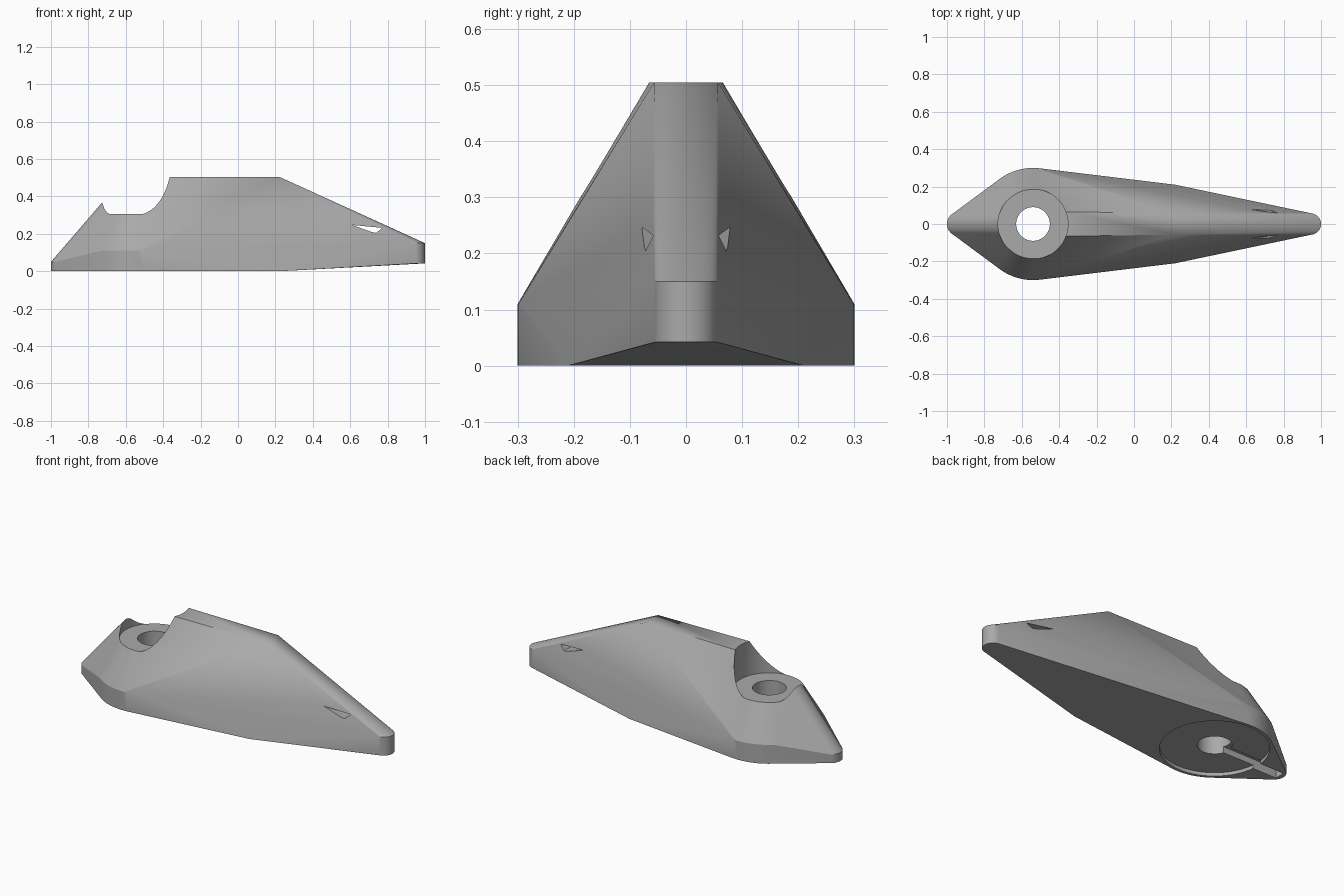
import bpy, bmesh, math

if "Cube" in bpy.data.objects:
    bpy.data.objects.remove(bpy.data.objects["Cube"])

grey = bpy.data.materials.new("grey plastic")
grey.diffuse_color = (0.4, 0.4, 0.4, 1)
grey.use_nodes = True
grey.node_tree.nodes["Principled BSDF"].inputs["Base Color"].default_value = grey.diffuse_color
HOLE_X = -0.54


def ring(x, r, z, n=64):
    return [(x + r * math.cos(2 * math.pi * i / n), r * math.sin(2 * math.pi * i / n), z)
            for i in range(n)]


def make(name, bm):
    bmesh.ops.recalc_face_normals(bm, faces=bm.faces)
    mesh = bpy.data.meshes.new(name)
    bm.to_mesh(mesh)
    bm.free()
    obj = bpy.data.objects.new(name, mesh)
    bpy.context.collection.objects.link(obj)
    mesh.materials.append(grey)
    return obj


def prism(name, base, offset):
    bm = bmesh.new()
    face = bm.faces.new([bm.verts.new(p) for p in base])
    out = bmesh.ops.extrude_face_region(bm, geom=[face])
    bmesh.ops.translate(bm, vec=offset,
                        verts=[v for v in out["geom"] if isinstance(v, bmesh.types.BMVert)])
    return make(name, bm)


# Tapered body: a skin stretched over rounded tail, wide middle, nose and top ridge
points = ring(-0.935, 0.065, 0) + ring(-0.935, 0.065, 0.05)
points += ring(HOLE_X, 0.3, 0) + ring(HOLE_X, 0.3, 0.11)
points += ring(HOLE_X, 0.068, 0.505)
points += ring(0.943, 0.057, 0.042) + ring(0.943, 0.057, 0.15)
for side in (-1, 1):
    points += [(0.22, side * 0.21, 0), (0.22, side * 0.057, 0.505)]
bm = bmesh.new()
for p in points:
    bm.verts.new(p)
hull = bmesh.ops.convex_hull(bm, input=bm.verts)
bmesh.ops.delete(bm, geom=[v for v in bm.verts if not v.link_faces], context='VERTS')
bmesh.ops.dissolve_limit(bm, angle_limit=0.002, verts=bm.verts, edges=bm.edges)
body = make("body", bm)

# Cutters: top pocket, through hole, underside recess, underside slot, nose window
slot = [(-0.975, -0.03, -0.1), (HOLE_X, -0.03, -0.1), (HOLE_X, 0.03, -0.1), (-0.975, 0.03, -0.1)]
window = [(0.61, -0.3, 0.247), (0.77, -0.3, 0.232), (0.74, -0.3, 0.205), (0.715, -0.3, 0.21)]
cutters = [
    prism("pocket_cutter", ring(HOLE_X, 0.187, 0.305), (0, 0, 0.4)),
    prism("hole_cutter", ring(HOLE_X, 0.09, -0.2), (0, 0, 0.9)),
    prism("recess_cutter", ring(HOLE_X, 0.283, -0.1), (0, 0, 0.12)),
    prism("slot_cutter", slot, (0, 0, 0.155)),
    prism("window_cutter", window, (0, 0.6, 0)),
]
bpy.context.view_layer.objects.active = body
body.select_set(True)
for cutter in cutters:
    mod = body.modifiers.new(cutter.name, 'BOOLEAN')
    mod.operation = 'DIFFERENCE'
    mod.solver = 'EXACT'
    mod.object = cutter
    bpy.ops.object.modifier_apply(modifier=mod.name)
    bpy.data.objects.remove(cutter)

bpy.ops.object.shade_smooth_by_angle(angle=math.radians(25))
